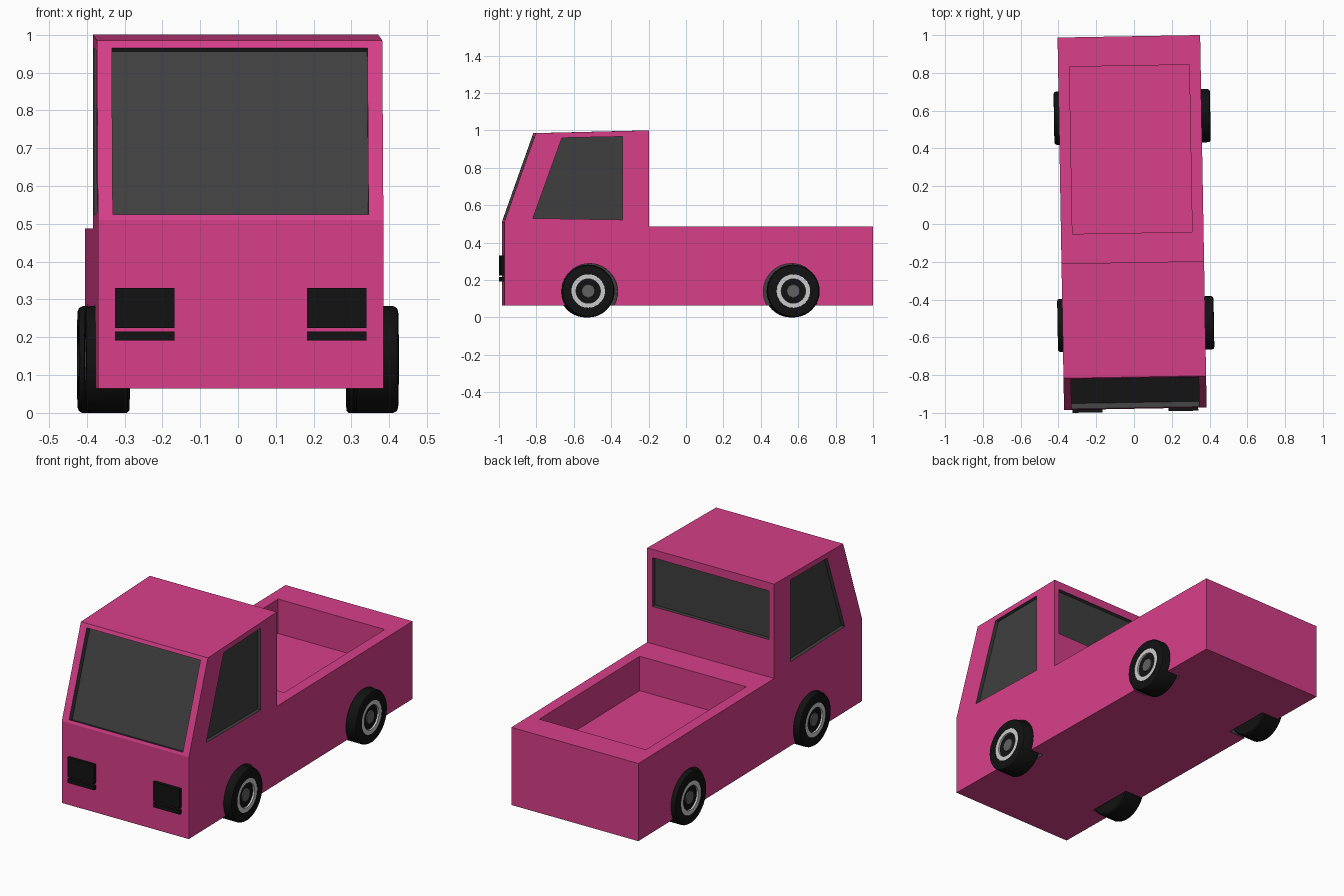
import bpy, bmesh, math
from mathutils import Vector, Matrix

if "Cube" in bpy.data.objects:
    bpy.data.objects.remove(bpy.data.objects["Cube"])


def material(name, col):
    m = bpy.data.materials.new(name)
    m.diffuse_color = (*col, 1)
    m.use_nodes = True
    m.node_tree.nodes["Principled BSDF"].inputs["Base Color"].default_value = m.diffuse_color
    return m


PINK = material("pink_paint", (0.68, 0.05, 0.25))
GLASS = material("dark_glass", (0.05, 0.05, 0.05))
BLACK = material("black_rubber", (0.006, 0.006, 0.006))
SILVER = material("silver", (0.6, 0.6, 0.6))
GREY = material("hub_grey", (0.12, 0.12, 0.12))
CX = -0.01          # body centre line
HW = 0.3775         # body half width
YAW = Matrix.Rotation(math.radians(1), 4, 'Z')   # the truck stands slightly turned


def finish(name, bm, mats, slot=0):
    bmesh.ops.recalc_face_normals(bm, faces=bm.faces)
    for f in bm.faces:
        f.material_index = slot
    me = bpy.data.meshes.new(name)
    bm.to_mesh(me)
    bm.free()
    for m in mats:
        me.materials.append(m)
    ob = bpy.data.objects.new(name, me)
    bpy.context.collection.objects.link(ob)
    return ob


def prism(name, pts, vec, mats, slot=0):
    """Polygon swept along a vector."""
    bm = bmesh.new()
    face = bm.faces.new([bm.verts.new(p) for p in pts])
    new = bmesh.ops.extrude_face_region(bm, geom=[face], use_keep_orig=True)['geom']
    bmesh.ops.translate(bm, vec=vec, verts=[v for v in new if isinstance(v, bmesh.types.BMVert)])
    return finish(name, bm, mats, slot)


def box(name, x0, x1, y0, y1, z0, z1, mats, slot=0):
    pts = [(x0, y0, z0), (x1, y0, z0), (x1, y1, z0), (x0, y1, z0)]
    return prism(name, pts, (0, 0, z1 - z0), mats, slot)


def lathe(name, profile, centre, side, mat):
    """Profile of (x, radius) spun about the axle."""
    bm = bmesh.new()
    vs = [bm.verts.new((x, r, 0)) for x, r in profile]
    es = [bm.edges.new(p) for p in zip(vs, vs[1:])]
    bmesh.ops.spin(bm, geom=vs + es, cent=(0, 0, 0), axis=(1, 0, 0),
                   angle=math.tau, steps=40)
    bmesh.ops.remove_doubles(bm, verts=bm.verts, dist=1e-5)
    bmesh.ops.transform(bm, matrix=Matrix.Translation(centre) @ Matrix.Diagonal((side, 1, 1, 1)),
                        verts=bm.verts)
    return finish(name, bm, [mat])


# Body: side profile swept across the width
profile = [(-0.978, 0.065), (0.994, 0.065), (0.994, 0.487), (-0.203, 0.487),
           (-0.203, 1.0), (-0.81, 0.985), (-0.978, 0.51)]
MATS = [PINK, GLASS]
body = prism("body", [(CX - HW, y, z) for y, z in profile], (2 * HW, 0, 0), MATS)

# Cutters: cargo bed, windscreen, rear window
cutters = [box("bed_cutter", CX - 0.317, CX + 0.317, -0.047, 0.838, 0.30, 0.7, MATS, 0)]
n = Vector((0, -0.943, 0.333))
screen = [(CX + x, y, z) for x, y, z in ((-0.338, -0.9727, 0.525), (0.338, -0.9727, 0.525),
                                         (0.338, -0.817, 0.965), (-0.338, -0.817, 0.965))]
cutters.append(prism("windscreen_cutter", [Vector(p) + n * 0.03 for p in screen], -n * 0.06, MATS, 1))
cutters.append(box("rear_window_cutter", CX - 0.347, CX + 0.347, -0.225, -0.15, 0.69, 0.955, MATS, 1))

# Cutters: side windows and wheel arches
window = [(-0.825, 0.53), (-0.345, 0.522), (-0.345, 0.967), (-0.67, 0.96)]
for s in (-1, 1):
    cutters.append(prism("side_window_cutter", [(CX + s * (HW - 0.02), y, z) for y, z in window],
                         (s * 0.1, 0, 0), MATS, 1))
    for y in (-0.522, 0.557):
        arch = [(s * 0.285, y + 0.15 * math.cos(a), 0.138 + 0.15 * math.sin(a))
                for a in (math.tau * i / 40 for i in range(40))]
        cutters.append(prism("arch_cutter", arch, (s * 0.2, 0, 0), MATS, 1))

bpy.context.view_layer.objects.active = body
for c in cutters:
    mod = body.modifiers.new("cut", 'BOOLEAN')
    mod.operation, mod.solver, mod.object = 'DIFFERENCE', 'EXACT', c
    bpy.ops.object.modifier_apply(modifier=mod.name)
    bpy.data.objects.remove(c)

parts = [body]
# Headlights with a strip below each
for s, side in ((-1, "left"), (1, "right")):
    x0, x1 = sorted((CX + s * 0.175, CX + s * 0.333))
    for name, z0, z1 in (("headlight", 0.225, 0.33), ("indicator", 0.192, 0.215)):
        parts.append(box(f"{side}_{name}", x0, x1, -0.994, -0.96, z0, z1, [BLACK]))

# Wheels: tyre, silver rim ring and hub
smooth = []
for s, side in ((-1, "left"), (1, "right")):
    for y, end in ((-0.53, "front"), (0.567, "rear")):
        c, tag = (0, y, 0.141), f"{side}_{end}"
        smooth += [
            lathe(tag + "_tyre", [(0.297, 0), (0.297, 0.135), (0.303, 0.141), (0.402, 0.141), (0.411, 0.136),
                                  (0.414, 0.128), (0.414, 0.09), (0.402, 0.088), (0.402, 0)], c, s, BLACK),
            lathe(tag + "_rim", [(0.4, 0.09), (0.412, 0.09), (0.412, 0.065), (0.4, 0.065)], c, s, SILVER),
            lathe(tag + "_hub", [(0.4, 0.036), (0.407, 0.034), (0.407, 0)], c, s, GREY)]

for ob in parts + smooth:
    ob.data.transform(YAW)
bpy.ops.object.select_all(action='DESELECT')
for ob in smooth:
    ob.select_set(True)
bpy.context.view_layer.objects.active = smooth[0]
bpy.ops.object.shade_smooth_by_angle(angle=math.radians(30))
